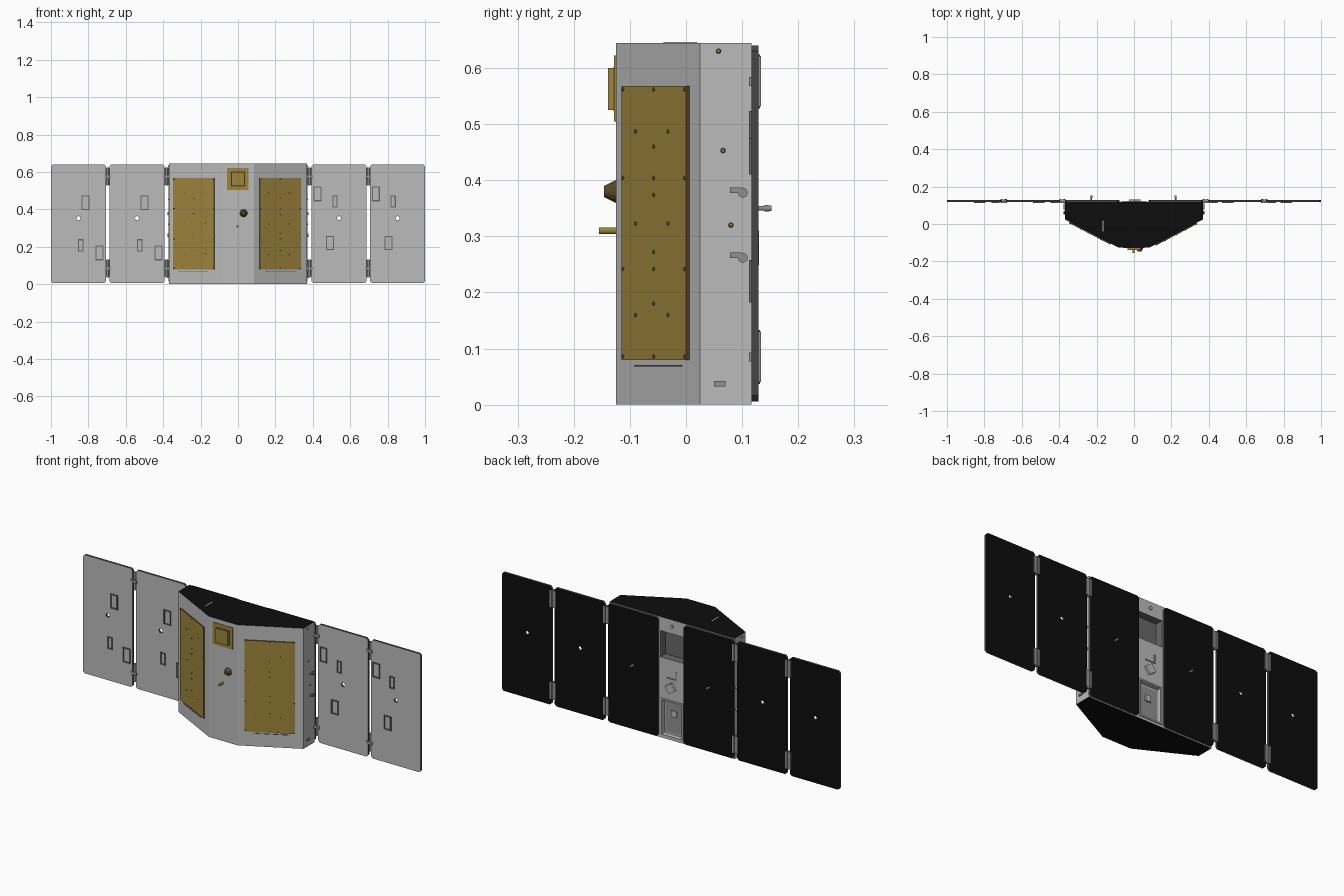
import bpy, bmesh, math
from mathutils import Matrix, Vector

if "Cube" in bpy.data.objects:
    bpy.data.objects.remove(bpy.data.objects["Cube"])


def mat(name, r, g, b):
    m = bpy.data.materials.new(name)
    m.diffuse_color = (r, g, b, 1)
    m.use_nodes = True
    m.node_tree.nodes["Principled BSDF"].inputs["Base Color"].default_value = m.diffuse_color
    return m


GREY = mat("light_grey", 0.50, 0.50, 0.50)
BLACK = mat("solar_black", 0.004, 0.004, 0.004)
GOLD = mat("gold_foil", 0.34, 0.235, 0.045)
EDGE = mat("edge_grey", 0.06, 0.06, 0.06)
DARK = mat("dark_grey", 0.14, 0.14, 0.14)
MID = mat("hinge_grey", 0.28, 0.28, 0.28)
BROWN = mat("dark_bronze", 0.10, 0.065, 0.02)
H = 0.645
BACK = 0.117


def box(bm, lo, hi, M=Matrix()):
    lo, hi = Vector(lo), Vector(hi)
    S = Matrix.Diagonal((*(hi - lo), 1))
    bmesh.ops.create_cube(bm, size=1, matrix=M @ Matrix.Translation((lo + hi) / 2) @ S)


def cyl(bm, p, axis, r1, r2, depth, seg=12, M=Matrix()):
    # cylinder or cone starting at p and running along axis
    axis = Vector(axis).normalized()
    R = axis.to_track_quat('Z', 'Y').to_matrix().to_4x4()
    bmesh.ops.create_cone(bm, cap_ends=True, segments=seg, radius1=r1, radius2=r2, depth=depth,
                          matrix=M @ Matrix.Translation(Vector(p) + axis * depth / 2) @ R)


def prism(bm, pts, vec):
    f = bm.faces.new([bm.verts.new(p) for p in pts])
    r = bmesh.ops.extrude_face_region(bm, geom=[f])
    bmesh.ops.translate(bm, vec=vec, verts=[v for v in r['geom'] if isinstance(v, bmesh.types.BMVert)])


def frame(bm, x0, x1, z0, z1, y0, y1, w):
    # rectangular outline lying in the xz plane
    box(bm, (x0, y0, z0), (x0 + w, y1, z1))
    box(bm, (x1 - w, y0, z0), (x1, y1, z1))
    box(bm, (x0 + w, y0, z0), (x1 - w, y1, z0 + w))
    box(bm, (x0 + w, y0, z1 - w), (x1 - w, y1, z1))


def finish(bm, name, *mats):
    bmesh.ops.recalc_face_normals(bm, faces=bm.faces)
    me = bpy.data.meshes.new(name)
    bm.to_mesh(me)
    bm.free()
    ob = bpy.data.objects.new(name, me)
    bpy.context.collection.objects.link(ob)
    for m in mats:
        me.materials.append(m)
    return ob


def cut(ob, cutter_bm):
    c = finish(cutter_bm, "cutter")
    c.hide_render = True
    mod = ob.modifiers.new("cut", 'BOOLEAN')
    mod.operation, mod.solver, mod.object = 'DIFFERENCE', 'EXACT', c
    bpy.context.view_layer.objects.active = ob
    bpy.ops.object.modifier_apply(modifier=mod.name)
    bpy.data.objects.remove(c)


def paint(ob, rule):
    for p in ob.data.polygons:
        p.material_index = rule(p.normal, p.center)


# Main body: faceted prism with two bays cut in the back
bm = bmesh.new()
half = [(0.37, BACK), (0.37, 0.025), (0.085, -0.125)]
outline = half + [(-x, y) for x, y in reversed(half)]
prism(bm, [(x, y, 0) for x, y in outline], (0, 0, H))
body = finish(bm, "body", GREY, BLACK, DARK)
bm = bmesh.new()
box(bm, (-0.07, 0.075, 0.43), (0.07, 0.2, 0.57))
box(bm, (-0.06, 0.095, 0.02), (0.06, 0.2, 0.205))
cut(body, bm)
paint(body, lambda n, c: 1 if abs(n.z) > 0.9 and (c.z < 0.005 or c.z > H - 0.005)
      else 2 if c.z > 0.43 and c.z < 0.57 and abs(c.x) < 0.071 and 0.07 < c.y < 0.116 else 0)

# Solar panels: four wings and two on the body back
for s in (-1, 1):
    for name, x0, x1, hole in (("body_panel", 0.077, 0.372, False),
                               ("inner_wing", 0.393, 0.687, True),
                               ("outer_wing", 0.706, 1.0, True)):
        bm = bmesh.new()
        c, z0, z1 = 0.01, 0.006, 0.64
        pts = [(x0 + c, z0), (x1 - c, z0), (x1, z0 + c), (x1, z1 - c),
               (x1 - c, z1), (x0 + c, z1), (x0, z1 - c), (x0, z0 + c)]
        prism(bm, [(s * x, BACK, z) for x, z in pts], (0, 0.012, 0))
        side = "left" if s < 0 else "right"
        panel = finish(bm, f"{side}_{name}", GREY, BLACK, EDGE)
        if hole:
            bm = bmesh.new()
            cyl(bm, (s * (x0 + x1) / 2, 0.05, 0.353), (0, 1, 0), 0.011, 0.011, 0.15, 16)
            cut(panel, bm)
        paint(panel, lambda n, c: 1 if n.y > 0.5 else 0 if n.y < -0.5 else 2)

# Raised frames on the wing fronts
bm = bmesh.new()
for px in (-0.83, -0.515):
    for dx, z, w, h in ((0.015, 0.435, 0.043, 0.078), (-0.01, 0.208, 0.03, 0.065), (0.09, 0.168, 0.043, 0.08)):
        frame(bm, px + dx - w / 2, px + dx + w / 2, z - h / 2, z + h / 2, 0.112, BACK + 0.001, 0.006)
for px in (0.425, 0.737):
    for dx, z, w, h in ((0, 0.483, 0.043, 0.08), (0.093, 0.443, 0.028, 0.065), (0.067, 0.22, 0.043, 0.076)):
        frame(bm, px + dx - w / 2, px + dx + w / 2, z - h / 2, z + h / 2, 0.112, BACK + 0.001, 0.006)
finish(bm, "wing_frames", DARK)

# Hinges: barrel plus leaves front and back
bm = bmesh.new()
for x in (-0.697, -0.382, 0.382, 0.697):
    for z in (0.085, 0.576):
        cyl(bm, (x, 0.125, z - 0.048), (0, 0, 1), 0.0065, 0.0065, 0.096)
        for s in (-1, 1):
            box(bm, (x + s * 0.011 - 0.006, 0.128, z - 0.045), (x + s * 0.011 + 0.006, 0.134, z + 0.045))
        box(bm, (x - 0.018, 0.112, z - 0.008), (x + 0.018, BACK + 0.002, z + 0.008))
finish(bm, "hinges", MID)

# Gold radiator plates on the sloped faces, with rivets
rivets = bmesh.new()
for s in (-1, 1):
    u = Vector((s * 0.287, 0.15, 0)).normalized()
    n = Vector((s * u.y * s, -abs(u.x), 0))
    n = Vector((s * abs(u.y), -abs(u.x), 0))
    M = Matrix.Translation((s * 0.085, -0.125, 0)) @ Matrix((u, n, (0, 0, 1))).transposed().to_4x4()
    u0 = 0.034 if s > 0 else 0.045
    u1 = u0 + 0.248
    bm = bmesh.new()
    box(bm, (u0, -0.002, 0.08), (u1, 0.006, 0.568), M)
    plate = finish(bm, ("right" if s > 0 else "left") + "_gold_plate", GOLD, BROWN)
    paint(plate, lambda nn, c: 0 if nn.dot(n) > 0.9 else 1)
    spots = [(f, z) for f in (0.02, 0.5, 0.98) for z in (0.086, 0.242, 0.404, 0.562)]
    spots += [(f, z) for f in (0.22, 0.72) for z in (0.16, 0.323, 0.487)]
    spots += [(0.5, z) for z in (0.18, 0.272, 0.374, 0.46)]
    for f, z in spots:
        cyl(rivets, (u0 + f * 0.248, 0.005, z), (0, 1, 0), 0.0035, 0.0035, 0.003, 8, M)
    # thin ledge under the plate
    box(rivets, (u0 + 0.04, -0.001, 0.068), (u0 + 0.22, 0.002, 0.071), M)
finish(rivets, "rivets", DARK)

# Patch antenna on the front
bm = bmesh.new()
box(bm, (-0.06, -0.128, 0.505), (0.057, -0.124, 0.622))
box(bm, (-0.036, -0.139, 0.525), (0.036, -0.127, 0.6))
finish(bm, "patch_antenna", GOLD)
bm = bmesh.new()
frame(bm, -0.038, 0.038, 0.523, 0.602, -0.1295, -0.127, 0.005)
finish(bm, "patch_antenna_rim", BROWN)

# Front horn and pin
bm = bmesh.new()
cyl(bm, (0.03, -0.124, 0.38), (0, -1, 0), 0.021, 0.010, 0.022, 16)
finish(bm, "front_horn", BROWN)
bm = bmesh.new()
cyl(bm, (-0.003, -0.124, 0.31), (0, -1, 0), 0.006, 0.006, 0.031)
finish(bm, "front_pin", GOLD)

# Small fittings on both body sides
bm = bmesh.new()
gold = bmesh.new()
for s in (-1, 1):
    for y, z in ((0.088, 0.382), (0.088, 0.266), (0.06, 0.037)):
        box(bm, (s * 0.369, y - 0.01, z - 0.005), (s * 0.377, y + 0.01, z + 0.005))
    for z in (0.378, 0.262):
        cyl(bm, (s * 0.369, 0.101, z), (s, 0, 0), 0.009, 0.009, 0.009)
    for y, z in ((0.058, 0.63), (0.066, 0.453), (0.08, 0.32)):
        cyl(gold, (s * 0.369, y, z), (s, 0, 0), 0.005, 0.003, 0.006, 8)
finish(bm, "side_connectors", MID)
finish(gold, "side_studs", GOLD)

# Fittings in the back strip: bay rim, small sensor, bracket, tilted cube
bm = bmesh.new()
frame(bm, -0.067, 0.067, 0.013, 0.212, BACK - 0.001, 0.122, 0.008)
box(bm, (-0.016, 0.09, 0.12), (0.016, 0.105, 0.152))
R = Matrix.Translation((0.005, 0.122, 0.28)) @ Matrix.Rotation(math.radians(35), 4, 'Y')
box(bm, (-0.022, -0.008, -0.022), (0.022, 0.008, 0.022), R)
cyl(bm, (0, 0.116, 0.61), (0, 1, 0), 0.009, 0.009, 0.008)
finish(bm, "back_fittings", GREY)
bm = bmesh.new()
box(bm, (-0.03, 0.116, 0.325), (0.03, 0.121, 0.331))
box(bm, (-0.03, 0.116, 0.331), (-0.024, 0.121, 0.37))
box(bm, (-0.052, 0.0945, 0.03), (0.052, 0.097, 0.195))
finish(bm, "back_bracket_and_bay_floor", MID)

# Pins through the body solar panels
bm = bmesh.new()
for x in (-0.228, 0.222):
    cyl(bm, (x, 0.128, 0.35), (0, 1, 0), 0.004, 0.004, 0.014)
    cyl(bm, (x, 0.140, 0.35), (0, 1, 0), 0.006, 0.005, 0.012)
finish(bm, "panel_pins", MID)

# Thin strip on the top deck
bm = bmesh.new()
box(bm, (-0.168, -0.04, H - 0.002), (-0.162, 0.02, H + 0.001))
finish(bm, "top_strip", GREY)
